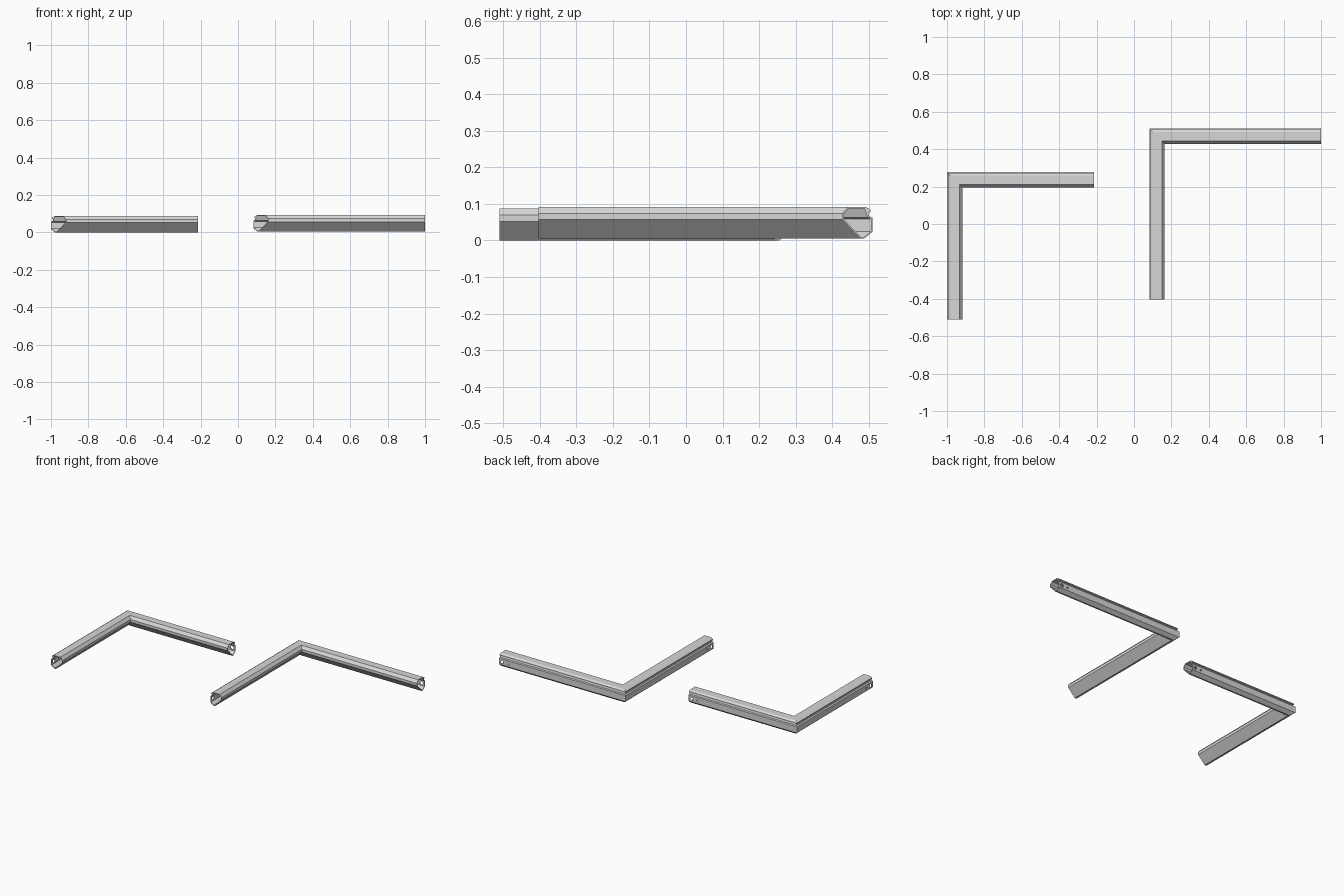
import bpy
import bmesh
from math import pi
from mathutils import Matrix, Vector

if "Cube" in bpy.data.objects:
    bpy.data.objects.remove(bpy.data.objects["Cube"])

ALUMINIUM = bpy.data.materials.new("brushed aluminium")
ALUMINIUM.use_nodes = True
GREY = (0.68, 0.68, 0.68, 1)
ALUMINIUM.diffuse_color = GREY
ALUMINIUM.node_tree.nodes["Principled BSDF"].inputs["Base Color"].default_value = GREY

# Cross-section: distance in from the outer edge, height
OUTER = [(0.022, 0), (0, 0.018), (0, 0.058), (0.009, 0.061), (0.011, 0.07),
         (0.005, 0.073), (0.005, 0.079), (0.018, 0.087), (0.067, 0.087),
         (0.082, 0.069), (0.082, 0.052), (0.032, 0)]
INNER = [(0.024, 0.004), (0.004, 0.02), (0.004, 0.054), (0.0125, 0.058),
         (0.022, 0.083), (0.065, 0.083), (0.078, 0.068),
         (0.078, 0.054), (0.031, 0.004)]


def sweep(bm, section, corner, ends, base):
    """Run a section along both arms with a mitre; return the end loops."""
    cx, cy = corner
    x_end, y_end = ends
    rings = []
    for place in (lambda u: (cx + u, y_end), lambda u: (cx + u, cy - u),
                  lambda u: (x_end, cy - u)):
        rings.append([bm.verts.new((*place(u), z + base)) for u, z in section])
    n = len(section)
    for a, b in zip(rings, rings[1:]):
        for i in range(n):
            j = (i + 1) % n
            bm.faces.new((a[i], a[j], b[j], b[i]))
    return rings[0], rings[2]


def loop_edges(bm, loop):
    return [bm.edges.get((v, loop[i - 1])) for i, v in enumerate(loop)]


def hole_cutter(bm, location, along_x, radius):
    turn = Matrix.Rotation(pi / 2, 4, "Y" if along_x else "X")
    bmesh.ops.create_cone(bm, cap_ends=True, segments=12, radius1=radius,
                          radius2=radius, depth=0.03,
                          matrix=Matrix.Translation(Vector(location)) @ turn)


def mesh_object(name, bm):
    mesh = bpy.data.meshes.new(name)
    bm.to_mesh(mesh)
    bm.free()
    mesh.materials.append(ALUMINIUM)
    obj = bpy.data.objects.new(name, mesh)
    bpy.context.collection.objects.link(obj)
    return obj


def corner_frame(name, corner, ends, base):
    # Hollow mitred tube with open ends
    bm = bmesh.new()
    outer_ends = sweep(bm, OUTER, corner, ends, base)
    inner_ends = sweep(bm, INNER, corner, ends, base)
    for a, b in zip(outer_ends, inner_ends):
        bmesh.ops.triangle_fill(bm, use_beauty=True,
                                edges=loop_edges(bm, a) + loop_edges(bm, b))
    bmesh.ops.recalc_face_normals(bm, faces=bm.faces)
    tube = mesh_object(name, bm)

    # Fixing holes through the outer wall near each end
    bm = bmesh.new()
    z = base + 0.037
    for inset, radius in ((0.022, 0.011), (0.065, 0.006)):
        hole_cutter(bm, (ends[0] - inset, corner[1], z), False, radius)
        hole_cutter(bm, (corner[0], ends[1] + inset, z), True, radius)
    cutter = mesh_object("hole_cutter", bm)
    cutter.hide_render = True
    mod = tube.modifiers.new("holes", "BOOLEAN")
    mod.operation = "DIFFERENCE"
    mod.solver = "EXACT"
    mod.object = cutter
    bpy.context.view_layer.objects.active = tube
    bpy.ops.object.modifier_apply(modifier=mod.name)
    bpy.data.objects.remove(cutter)


corner_frame("short_corner_frame", (-1, 0.278), (-0.213, -0.51), 0)
corner_frame("long_corner_frame", (0.082, 0.51), (1, -0.404), 0.005)
